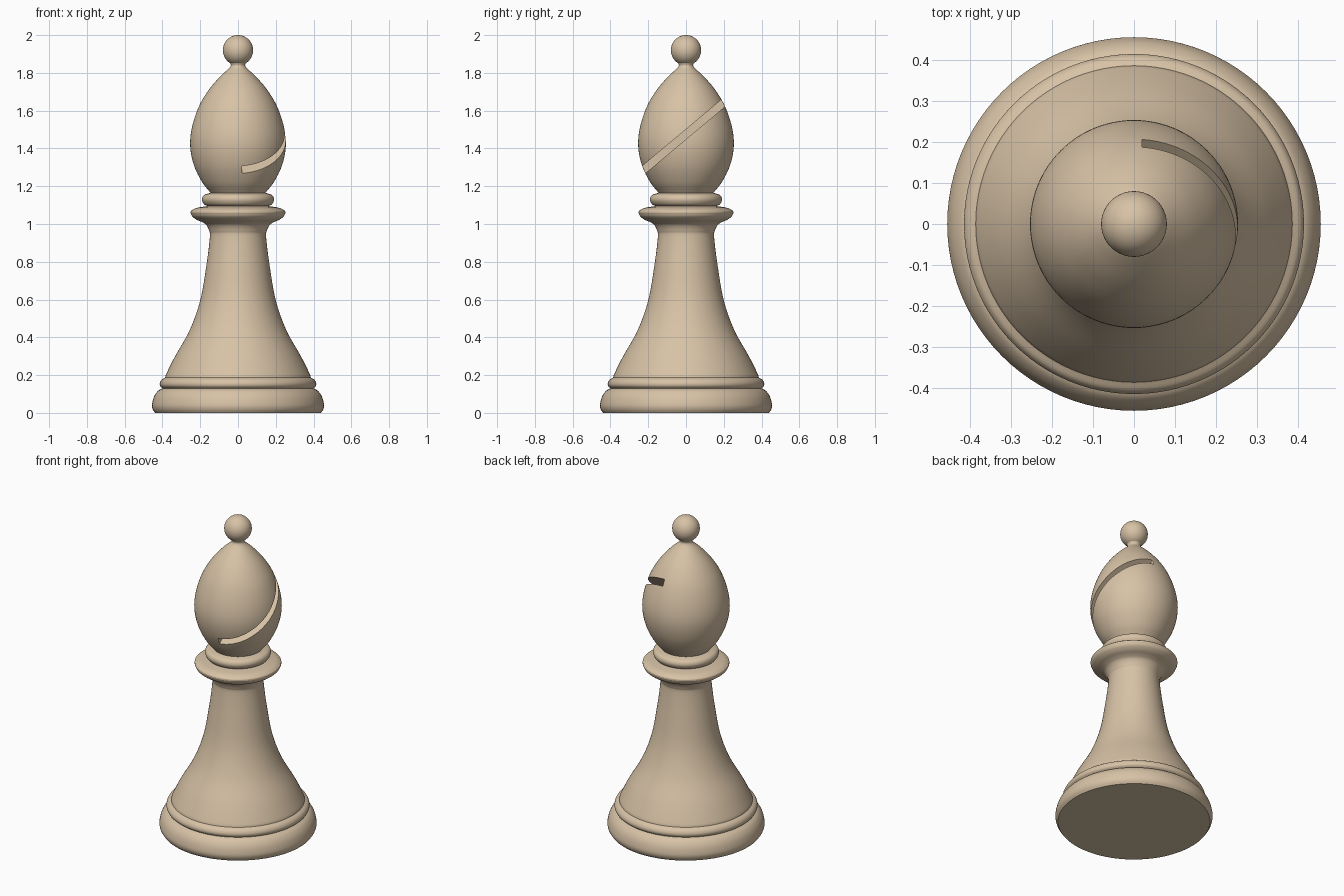
import bpy, bmesh
from math import cos, sin, pi, radians
from mathutils import Vector

if "Cube" in bpy.data.objects:
    bpy.data.objects.remove(bpy.data.objects["Cube"])

SIDES = 96


def smooth(points, steps=6):
    """Catmull-Rom curve through (radius, z) points."""
    p = [Vector(q) for q in points]
    p = [2 * p[0] - p[1]] + p + [2 * p[-1] - p[-2]]
    out = []
    for a, b, c, d in zip(p, p[1:], p[2:], p[3:]):
        for i in range(steps):
            t = i / steps
            out.append(0.5 * (2 * b + (c - a) * t + (2 * a - 5 * b + 4 * c - d) * t * t
                              + (3 * b - a - 3 * c + d) * t ** 3))
    return out + [p[-2]]


def shade(obj):
    bpy.ops.object.select_all(action='DESELECT')
    obj.select_set(True)
    bpy.context.view_layer.objects.active = obj
    bpy.ops.object.shade_smooth_by_angle(angle=radians(35))


def lathe(name, profile):
    """Turn a bottom-to-top profile around z; radius 0 becomes a single pole."""
    bm = bmesh.new()
    rings = []
    for r, z in profile:
        if r < 1e-5:
            rings.append([bm.verts.new((0, 0, z))] * SIDES)
        else:
            rings.append([bm.verts.new((r * cos(2 * pi * i / SIDES), r * sin(2 * pi * i / SIDES), z))
                          for i in range(SIDES)])
    for lo, hi in zip(rings, rings[1:]):
        for i in range(SIDES):
            j = (i + 1) % SIDES
            bm.faces.new(list(dict.fromkeys((lo[i], lo[j], hi[j], hi[i]))))
    mesh = bpy.data.meshes.new(name)
    bm.to_mesh(mesh)
    bm.free()
    obj = bpy.data.objects.new(name, mesh)
    bpy.context.collection.objects.link(obj)
    mesh.materials.append(wood)
    return obj


wood = bpy.data.materials.new("pale_wood")
wood.diffuse_color = (0.68, 0.54, 0.38, 1)
wood.use_nodes = True
wood.node_tree.nodes["Principled BSDF"].inputs["Base Color"].default_value = wood.diffuse_color

# Foot and the bead above it
shade(lathe("base", [(0, 0)] + smooth([(.44, 0), (.452, .02), (.455, .045), (.445, .085),
                                       (.425, .115), (.4, .13)])))
shade(lathe("base_bead", smooth([(.4, .13), (.412, .142), (.414, .158), (.405, .175), (.386, .187)])))

# Concave stem flaring into the collar
shade(lathe("stem", smooth([(.386, .187), (.378, .21), (.333, .3), (.255, .44), (.199, .6),
                            (.166, .79), (.149, .93), (.153, .965), (.168, .995), (.19, 1.01),
                            (.22, 1.023), (.242, 1.04), (.251, 1.058)])))
shade(lathe("collar_top", smooth([(.251, 1.058), (.248, 1.07), (.22, 1.085), (.16, 1.095)])))
shade(lathe("neck_bead", smooth([(.16, 1.095), (.18, 1.105), (.191, 1.13), (.18, 1.153), (.145, 1.165)])))

# Egg-shaped head with a slanted slot on its right half
head = lathe("head", [(0, 1.165)] + smooth([(.145, 1.165), (.19, 1.222), (.233, 1.31), (.253, 1.41),
                                            (.244, 1.51), (.208, 1.62), (.155, 1.71), (.095, 1.78),
                                            (.046, 1.825)])
             + smooth([(.04, 1.833), (.038, 1.842), (.042, 1.852)], 3) + [(0, 1.852)])
bpy.ops.mesh.primitive_cube_add(size=1, location=(.27, 0, 1.475), rotation=(radians(40), 0, 0))
cutter = bpy.context.object
cutter.name = "slot_cutter"
cutter.scale = (.5, 1, .04)
cutter.hide_render = True
cut = head.modifiers.new("slot", 'BOOLEAN')
cut.operation, cut.solver, cut.object = 'DIFFERENCE', 'EXACT', cutter
bpy.context.view_layer.objects.active = head
bpy.ops.object.modifier_apply(modifier=cut.name)
bpy.data.objects.remove(cutter)
shade(head)

# Ball on top
shade(lathe("finial", [(.08 * sin(pi * i / 32) if 0 < i < 32 else 0, 1.92 - .08 * cos(pi * i / 32))
                       for i in range(33)]))
